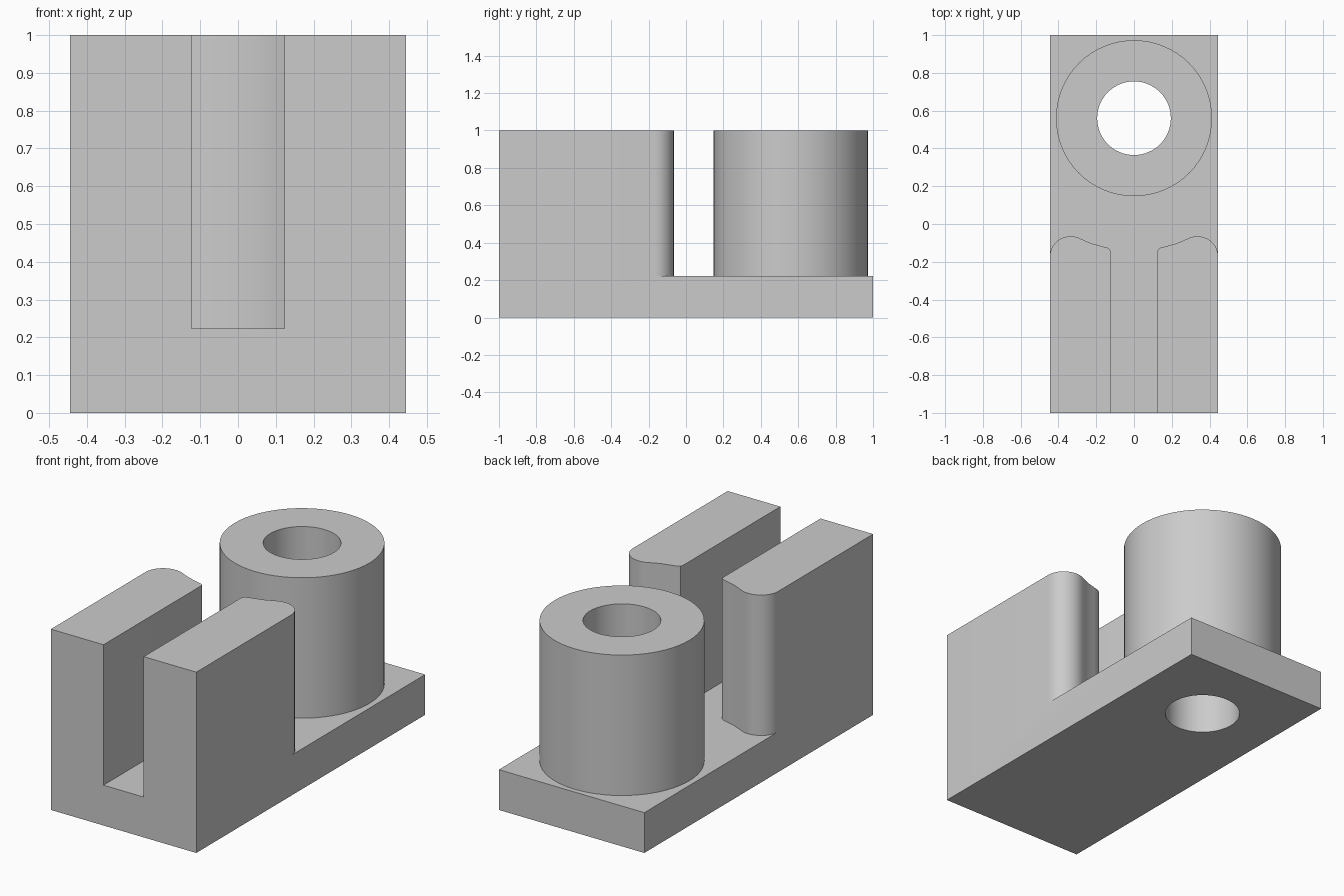
import bpy, bmesh
from math import sin, cos, pi, radians

default = bpy.data.objects.get("Cube")
if default:
    bpy.data.objects.remove(default, do_unlink=True)

HALF_W, FLOOR, TOP = 0.445, 0.223, 1.0
BOSS_Y, BOSS_R, BORE_R = 0.56, 0.413, 0.195

grey = bpy.data.materials.new("plain_grey")
grey.use_nodes = True
grey.diffuse_color = (0.6, 0.6, 0.6, 1)
grey.node_tree.nodes["Principled BSDF"].inputs["Base Color"].default_value = grey.diffuse_color


def prism(name, outline, z0, z1):
    """Extrude a closed plan outline from z0 to z1."""
    bm = bmesh.new()
    face = bm.faces.new([bm.verts.new((x, y, z0)) for x, y in outline])
    top = bmesh.ops.extrude_face_region(bm, geom=[face])["geom"]
    verts = [g for g in top if isinstance(g, bmesh.types.BMVert)]
    bmesh.ops.translate(bm, verts=verts, vec=(0, 0, z1 - z0))
    bmesh.ops.recalc_face_normals(bm, faces=bm.faces)
    mesh = bpy.data.meshes.new(name)
    bm.to_mesh(mesh)
    bm.free()
    mesh.materials.append(grey)
    obj = bpy.data.objects.new(name, mesh)
    bpy.context.collection.objects.link(obj)
    return obj


def circle(radius, count):
    return [(radius * cos(2 * pi * i / count), BOSS_Y + radius * sin(2 * pi * i / count))
            for i in range(count)]


def combine(target, tool, operation):
    """Apply a boolean and discard the tool."""
    mod = target.modifiers.new(operation, 'BOOLEAN')
    mod.operation, mod.solver, mod.object = operation, 'EXACT', tool
    bpy.context.view_layer.objects.active = target
    bpy.ops.object.modifier_apply(modifier=mod.name)
    bpy.data.objects.remove(tool, do_unlink=True)


# Solid block
body = prism("slotted_body", [(-HALF_W, -1), (HALF_W, -1), (HALF_W, 1), (-HALF_W, 1)], 0, TOP)

# Space above the floor: front slot, rounded wall ends and open rear
arc = [(0.335 + 0.11 * cos(radians(a)), -0.17 + 0.105 * sin(radians(a)))
       for a in range(0, 111, 10)]
wall_end = arc + [(0.26, -0.088), (0.225, -0.103), (0.18, -0.115),
                  (0.14, -0.126), (0.127, -0.135), (0.123, -0.15)]
right_half = [(0.6, 1.2), (0.6, -0.17)] + wall_end + [(0.123, -1.2)]
left_half = [(-x, y) for x, y in reversed(right_half)]
combine(body, prism("space_cutter", right_half + left_half, FLOOR, 1.2), 'DIFFERENCE')

# Round boss and its through bore
combine(body, prism("boss", circle(BOSS_R, 64), 0.1, TOP), 'UNION')
combine(body, prism("bore_cutter", circle(BORE_R, 64), -0.2, 1.2), 'DIFFERENCE')

# Smooth curved walls, sharp edges
bpy.ops.object.select_all(action='DESELECT')
body.select_set(True)
bpy.context.view_layer.objects.active = body
bpy.ops.object.shade_smooth_by_angle(angle=radians(30))
